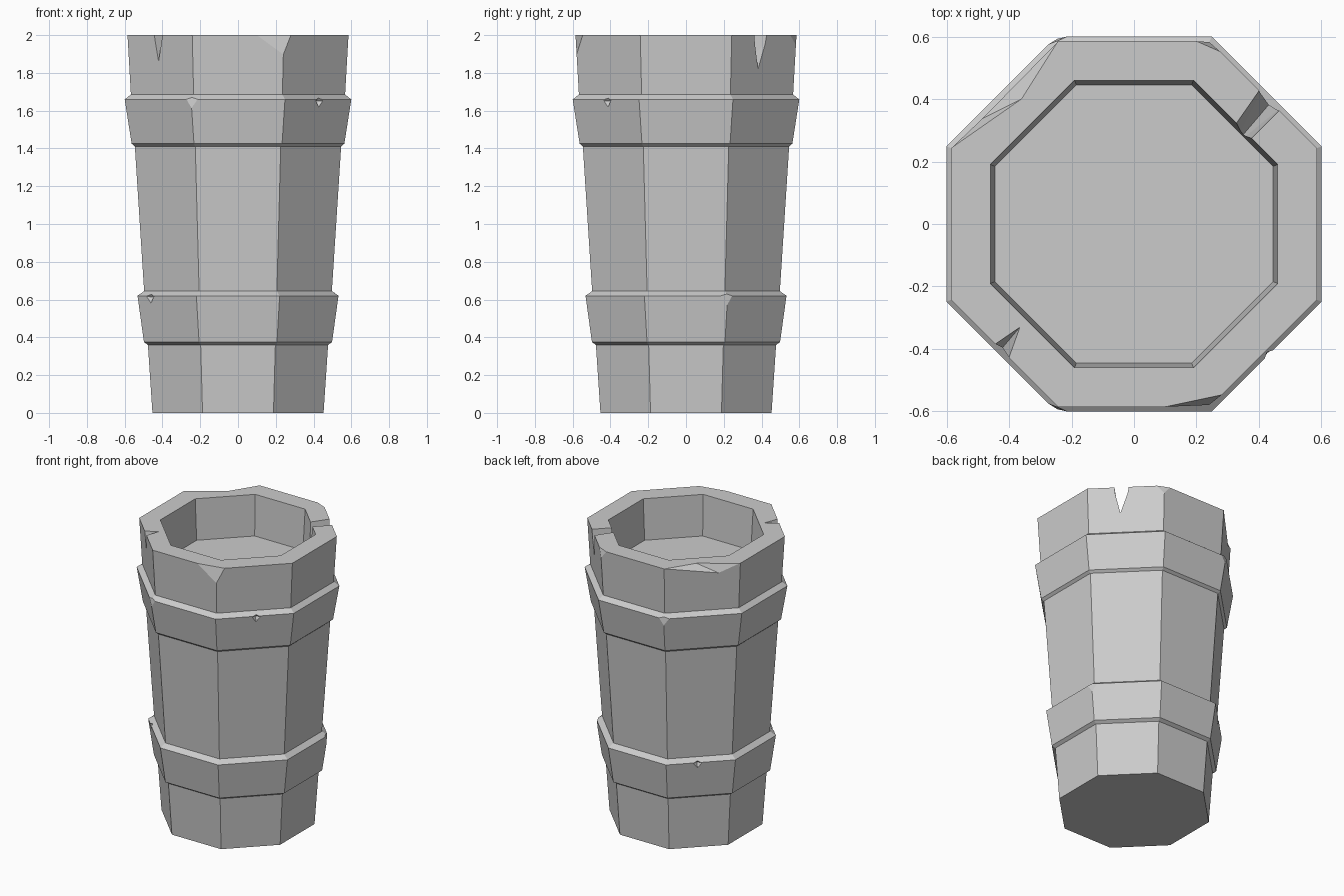
import bpy, bmesh
from math import cos, sin, pi, radians
from mathutils import Vector as V

if "Cube" in bpy.data.objects:
    bpy.data.objects.remove(bpy.data.objects["Cube"])

SIDES = 8
K = cos(pi / SIDES)          # apothem / corner radius


def lathe(name, profile):
    """Eight-sided turned solid; profile is (apothem, z), capped at both ends."""
    bm = bmesh.new()
    rings = []
    for a, z in profile:
        rings.append([bm.verts.new((a / K * cos((i + .5) * 2 * pi / SIDES),
                                    a / K * sin((i + .5) * 2 * pi / SIDES), z))
                      for i in range(SIDES)])
    for lo, hi in zip(rings, rings[1:]):
        for i in range(SIDES):
            j = (i + 1) % SIDES
            bm.faces.new((lo[i], lo[j], hi[j], hi[i]))
    bm.faces.new(rings[0][::-1])
    bm.faces.new(rings[-1])
    bmesh.ops.recalc_face_normals(bm, faces=bm.faces)
    return to_object(name, bm)


def to_object(name, bm):
    me = bpy.data.meshes.new(name)
    bm.to_mesh(me)
    bm.free()
    ob = bpy.data.objects.new(name, me)
    bpy.context.collection.objects.link(ob)
    return ob


def cut(points):
    """Subtract the convex hull of the points from the barrel."""
    bm = bmesh.new()
    for p in points:
        bm.verts.new(p)
    bmesh.ops.convex_hull(bm, input=bm.verts)
    bmesh.ops.recalc_face_normals(bm, faces=bm.faces)
    cutter = to_object("chip_cutter", bm)
    cutter.hide_render = True
    mod = barrel.modifiers.new("chip", 'BOOLEAN')
    mod.operation = 'DIFFERENCE'
    mod.solver = 'EXACT'
    mod.object = cutter
    bpy.context.view_layer.objects.active = barrel
    bpy.ops.object.modifier_apply(modifier=mod.name)
    bpy.data.objects.remove(cutter)


def lifted(points):
    """Add raised copies of rim points so cuts pass cleanly out of the top."""
    return points + [p + V((0, 0, .1)) for p in points if p.z > 1.999]


def plane_chip(a, b, c):
    """Slice a corner off along the plane of three points."""
    pts = [V(a), V(b), V(c)]
    mid = sum(pts, V()) / 3
    n = (pts[1] - pts[0]).cross(pts[2] - pts[0]).normalized()
    if n.dot(V((mid.x, mid.y, 0))) < 0:
        n = -n
    cut([mid + (p - mid) * 1.6 for p in pts] + [mid + n * .3])


def band_corner(apothem, z, deg):
    d = V((cos(radians(deg)), sin(radians(deg)), 0))
    t = V((-d.y, d.x, 0))
    c = d * apothem / K + V((0, 0, z))
    plane_chip(c + t * .032 - d * .0133, c - t * .032 - d * .0133,
               c - d * .0075 - V((0, 0, .05)))


def band_nick(apothem, z, deg, shift):
    d = V((cos(radians(deg)), sin(radians(deg)), 0))
    t = V((-d.y, d.x, 0))
    c = d * apothem + t * shift + V((0, 0, z))
    cut([c - d * .03 - V((0, 0, .005)), c + d * .02 + t * .045,
         c + d * .02 - t * .045, c + d * .02 + V((0, 0, .035)),
         c + d * .02 - V((0, 0, .07))])


# Tapered barrel with two raised bands and a recessed top
barrel = lathe("barrel", [
    (.453, 0), (.477, .36), (.498, .375), (.532, .62), (.497, .645),
    (.546, 1.41), (.563, 1.425), (.60, 1.66), (.567, 1.685),
    (.585, 2), (.46, 2), (.445, 1.72)])

# Through notch in the back right of the rim
outer = [V((.40, .426, 2)), V((.465, .363, 2)), V((.43, .38, 1.82))]
inner = [V((.326, .32, 2)), V((.377, .275, 2)), V((.348, .284, 1.80))]
cut(lifted([i.lerp(o, t) for t in (-.4, 1.4) for i, o in zip(inner, outer)]))

# Wedge notch in the front left of the rim
tip = V((-.365, -.33, 2))
wedge = [V((-.445, -.385, 2)), V((-.40, -.427, 2)), V((-.42, -.395, 1.86))]
cut(lifted([tip] + [tip.lerp(p, 1.4) for p in wedge]))

# Long shallow chip on the back left rim
tip = V((-.36, .40, 2))
sliver = [V((-.245, .582, 2)), V((-.582, .245, 2)), V((-.47, .345, 1.95))]
cut(lifted([tip] + [tip.lerp(p, 1.4) for p in sliver]))

# Broken rim corners
plane_chip((.10, -.585, 2), (.28, -.547, 2), (.238, -.579, 1.90))
plane_chip((.20, .585, 2), (.275, .552, 2), (.241, .581, 1.95))

# Chipped band corners
for a, z, deg in ((.60, 1.66, 247.5), (.60, 1.66, 112.5), (.532, .62, 22.5)):
    band_corner(a, z, deg)

# Small nicks in the band edges
for a, z, deg, s in ((.60, 1.655, 315, .01), (.532, .618, 225, -.125),
                     (.532, .618, 135, -.02)):
    band_nick(a, z, deg, s)
